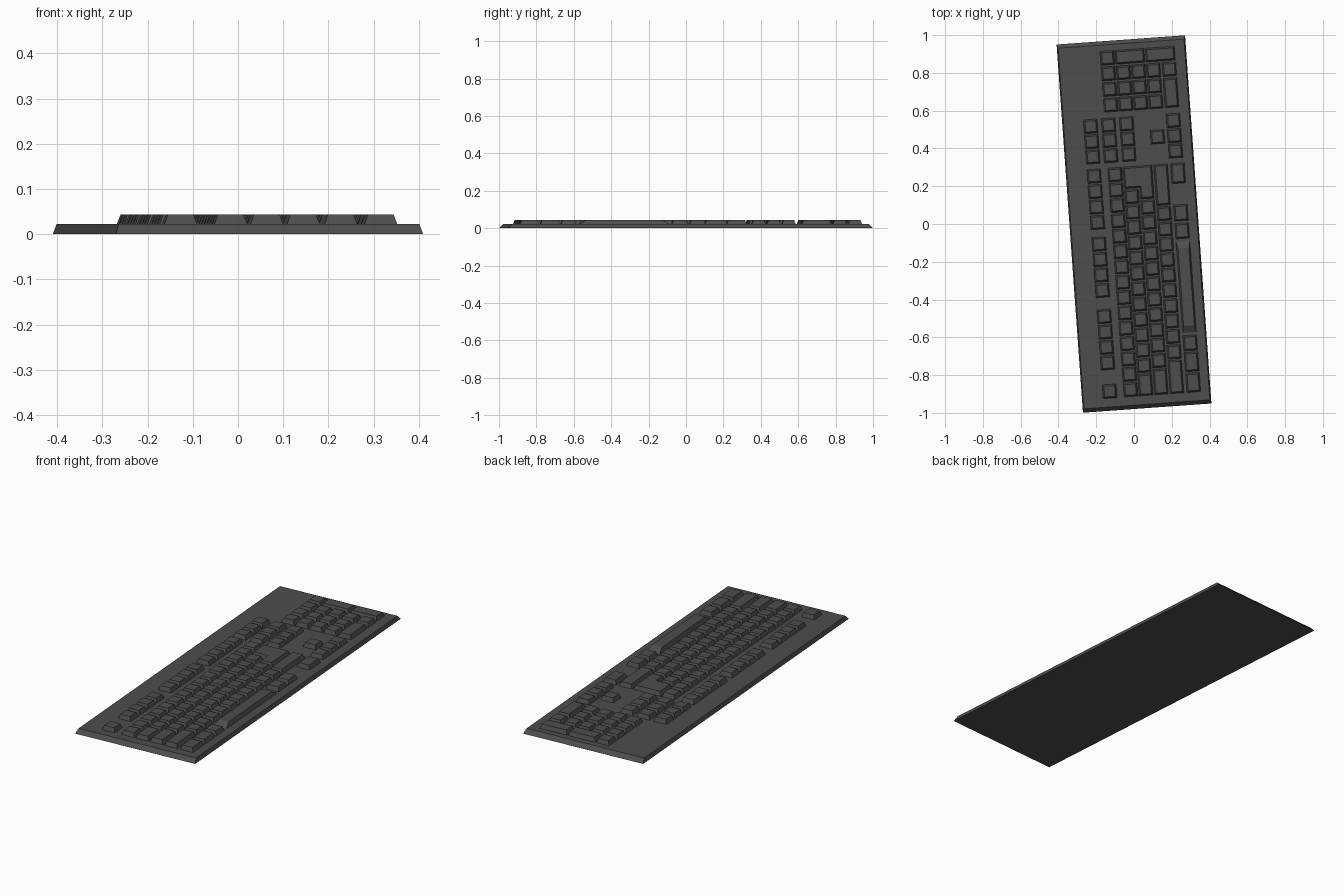
import bpy, bmesh, math
from mathutils import Vector, Matrix

if "Cube" in bpy.data.objects:
    bpy.data.objects.remove(bpy.data.objects["Cube"])

ROT = Matrix.Rotation(math.radians(94.1), 4, 'Z')
P = 0.0815           # key pitch
GAP = 0.0035         # half the gap between keys
LEFT = -0.914        # left edge of the main key block
TOP, DECK = 0.044, 0.022
ROWS = [0.081, 0.001, -0.080, -0.163, -0.252]

dark = bpy.data.materials.new("dark_plastic")
dark.diffuse_color = (0.075, 0.075, 0.075, 1)
dark.use_nodes = True
dark.node_tree.nodes["Principled BSDF"].inputs["Base Color"].default_value = dark.diffuse_color


def rect(u0, u1, v0, v1):
    return [(u0, v0), (u1, v0), (u1, v1), (u0, v1)]


def shrink(poly, du, dv):
    """Mitred inward offset of an axis-aligned counter-clockwise outline."""
    out = []
    for i, p in enumerate(poly):
        p = Vector(p)
        a = (p - Vector(poly[i - 1])).normalized()
        b = (Vector(poly[(i + 1) % len(poly)]) - p).normalized()
        n = Vector((-a.y - b.y, a.x + b.x))
        out.append((p.x + n.x * du, p.y + n.y * dv))
    return out


def build(name, parts):
    """Each part: outline, inset along u, inset along v, bottom z, top z."""
    bm = bmesh.new()
    for poly, du, dv, z0, z1 in parts:
        lo = [bm.verts.new((x, y, z0)) for x, y in poly]
        hi = [bm.verts.new((x, y, z1)) for x, y in shrink(poly, du, dv)]
        bm.faces.new(lo[::-1])
        bm.faces.new(hi)
        for i in range(len(lo)):
            j = (i + 1) % len(lo)
            bm.faces.new((lo[i], lo[j], hi[j], hi[i]))
    bm.transform(ROT)
    me = bpy.data.meshes.new(name)
    bm.to_mesh(me)
    bm.free()
    me.materials.append(dark)
    ob = bpy.data.objects.new(name, me)
    bpy.context.collection.objects.link(ob)
    return ob


def cap(poly, du=0.009, dv=0.009):
    return (shrink(poly, GAP, GAP), du, dv, DECK - 0.002, TOP)


def key(u, v, w=1, h=1, **kw):
    return cap(rect(u - w * P / 2, u + w * P / 2, v - h * P / 2, v + h * P / 2), **kw)


def span(a, b, row, **kw):
    """Key in the main block from unit a to unit b of the given row."""
    return key(LEFT + (a + b) / 2 * P, ROWS[row], b - a, **kw)


# Case: low slab with sloping sides
build("case", [(rect(-0.977, 0.977, -0.341, 0.341), 0.02, 0.007, 0, DECK)])

# Function row: escape and three groups of four
fn = [key(-0.874, 0.192)]
for start in (-0.723, -0.339, 0.022):
    fn += [key(start + i * 0.082, 0.192) for i in range(4)]
build("function_keys", fn)

# Main typing block
main = [span(i, i + 1, 0) for i in range(15)]
for row, lead, count in ((1, 1.5, 12), (2, 1.75, 11), (3, 2.25, 10)):
    main.append(span(0, lead, row))
    main += [span(lead + i, lead + i + 1, row) for i in range(count)]
main.append(span(12.25, 15, 3))
build("typing_keys", main)

# L-shaped return key
def U(a):
    return LEFT + a * P

mid = (ROWS[1] + ROWS[2]) / 2
build("return_key", [cap([(U(12.75), ROWS[2] - P / 2), (U(15), ROWS[2] - P / 2),
                          (U(15), ROWS[1] + P / 2), (U(13.5), ROWS[1] + P / 2),
                          (U(13.5), mid), (U(12.75), mid)])])

# Bottom row and long space bar
build("bottom_row_keys", [span(a, b, 4) for a, b in
      ((0, 1.35), (1.35, 2.7), (2.7, 3.8), (10, 11.1), (11.15, 12.3), (13.6, 15))])
build("space_bar", [span(3.85, 9.95, 4, du=0.04)])

# Navigation keys and arrows
NAV = (0.370, 0.451, 0.532)
build("navigation_keys", [key(u, v) for u in NAV for v in (0.192, 0.097, 0.001)])
build("arrow_keys", [key(u, -0.247) for u in NAV] + [key(NAV[1], -0.157)])

# Number pad
NUM = (0.638, 0.721, 0.804, 0.887)
NV = (0.078, -0.002, -0.081, -0.161, -0.245)
pad = [key(u, NV[0]) for u in NUM]
pad += [key(u, v) for u in NUM[:3] for v in NV[1:4]]
pad += [key((NUM[0] + NUM[1]) / 2, NV[4], 2), key(NUM[2], NV[4])]
pad += [key(NUM[3], (NV[1] + NV[2]) / 2, 1, 2), key(NUM[3], (NV[3] + NV[4]) / 2, 1, 2)]
build("number_pad_keys", pad)
